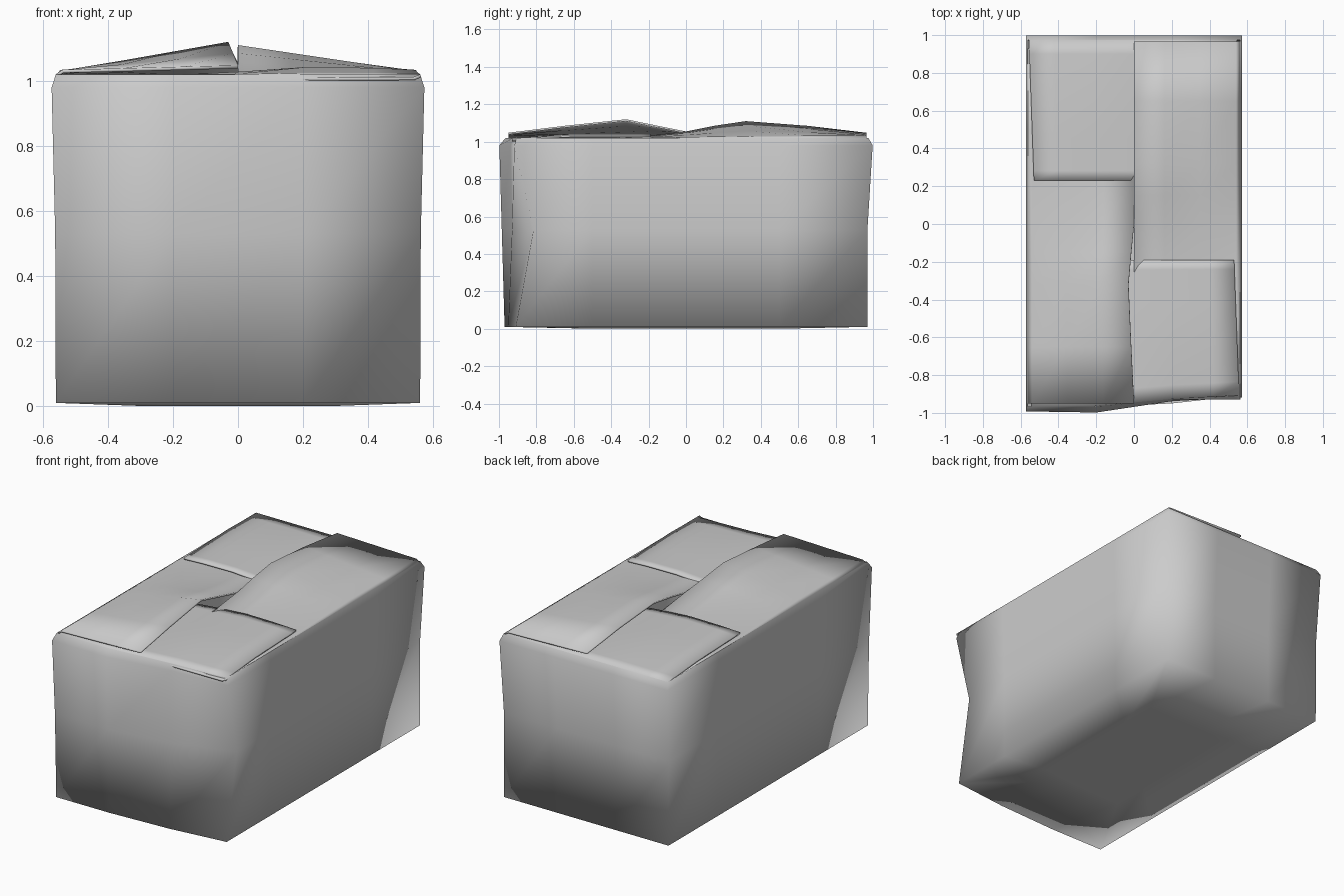
import bpy, bmesh
from mathutils import Vector

if "Cube" in bpy.data.objects:
    bpy.data.objects.remove(bpy.data.objects["Cube"])


def finish(name, bm, thickness=0):
    bmesh.ops.recalc_face_normals(bm, faces=bm.faces)
    me = bpy.data.meshes.new(name)
    bm.to_mesh(me)
    bm.free()
    me.polygons.foreach_set("use_smooth", [True] * len(me.polygons))
    ob = bpy.data.objects.new(name, me)
    bpy.context.collection.objects.link(ob)
    if thickness:
        mod = ob.modifiers.new("thickness", 'SOLIDIFY')
        mod.thickness = thickness
        mod.offset = -1
    return ob


def sheet(name, rows, turn=False):
    """Card flap lofted through rows of points; turn spins it half a turn."""
    s = -1 if turn else 1
    bm = bmesh.new()
    vs = [[bm.verts.new((s * x, s * y, z)) for x, y, z in r] for r in rows]
    for a, b in zip(vs, vs[1:]):
        for i in range(len(a) - 1):
            bm.faces.new((a[i], a[i + 1], b[i + 1], b[i]))
    bm.normal_update()
    if sum(f.normal.z for f in bm.faces) < 0:
        bmesh.ops.reverse_faces(bm, faces=bm.faces)
    me_bm = bm
    me = bpy.data.meshes.new(name)
    me_bm.to_mesh(me)
    me_bm.free()
    me.polygons.foreach_set("use_smooth", [True] * len(me.polygons))
    ob = bpy.data.objects.new(name, me)
    bpy.context.collection.objects.link(ob)
    mod = ob.modifiers.new("thickness", 'SOLIDIFY')
    mod.thickness = 0.01
    mod.offset = -1
    return ob


# Box body: rings of (z, half width, back y, four front y values)
levels = [
    (0.01, 0.56, 0.97, (-0.97, -0.97, -0.95, -0.91)),
    (0.53, 0.562, 0.97, (-0.98, -0.985, -0.93, -0.815)),
    (0.98, 0.573, 0.998, (-0.992, -0.998, -0.938, -0.918)),
    (1.02, 0.56, 0.975, (-0.965, -0.965, -0.925, -0.905)),
]
bm = bmesh.new()
rings = []
for z, a, back, front in levels:
    pts = list(zip((-a, -0.2, 0.2, a), front))
    pts += [(a, y) for y in (-0.5, 0, 0.5)]
    pts += [(x, back) for x in (a, 0.2, -0.2, -a)]
    pts += [(-a, y) for y in (0.5, 0, -0.5)]
    rings.append([bm.verts.new((x, y, z)) for x, y in pts])
n = len(rings[0])
for lo, hi in zip(rings, rings[1:]):
    for i in range(n):
        j = (i + 1) % n
        bm.faces.new((lo[i], lo[j], hi[j], hi[i]))
# Slightly sagging bottom
inner = [bm.verts.new((v.co.x * 0.5, v.co.y * 0.5, 0)) for v in rings[0]]
for i in range(n):
    j = (i + 1) % n
    bm.faces.new((rings[0][j], rings[0][i], inner[i], inner[j]))
bm.faces.new(inner[::-1])
finish("box_body", bm)


# Long side flaps: rows of (y, inner x, outer z, inner z)
def long_flap(name, peak, lean, end, turn):
    profile = [(end, 0, 1.034, 1.048), (-0.65, -lean / 2, 1.032, 1.085),
               (-0.32, -lean, 1.03, peak), (-0.15, -lean / 2, 1.027, 1.085),
               (0, 0, 1.025, 1.055), (0.22, 0, 1.02, 1.03),
               (0.5, 0, 1.015, 1.015), (0.93, 0, 1.012, 1.01)]
    rows = []
    for y, xi, zo, zi in profile:
        row = [(-0.56, y, 1.02)]
        for t in (0, 0.35, 0.7, 1):
            row.append((-0.54 + (xi + 0.54) * t, y, zo + (zi - zo) * t))
        rows.append(row)
    sheet(name, rows, turn)


long_flap("left_flap", 1.12, 0.03, -0.95, False)
long_flap("right_flap", 1.11, 0.0, -0.965, True)


# Short end flaps: tucked under one long flap and laid over the other
def end_flap(name, hinge, tip, turn):
    xs = (-0.52, -0.2, 0, 0.2, 0.4, 0.53)
    zs = (1.005, 1.01, 1.028, 1.042, 1.04, 1.034)
    rows = []
    for t in (0, 0.1, 0.4, 0.7, 0.93, 1):
        row = []
        for x, z, h in zip(xs, zs, hinge):
            wide = 1 + 0.05 * (1 - t)
            zz = 1.02 + (z - 1.02) * min(1, t * 2.5)
            row.append((x * wide, h + (tip - h) * t, zz))
        rows.append(row)
    sheet(name, rows, turn)


end_flap("front_flap", (-0.965, -0.965, -0.945, -0.925, -0.915, -0.905), -0.19, False)
end_flap("back_flap", (-0.975,) * 6, -0.23, True)
